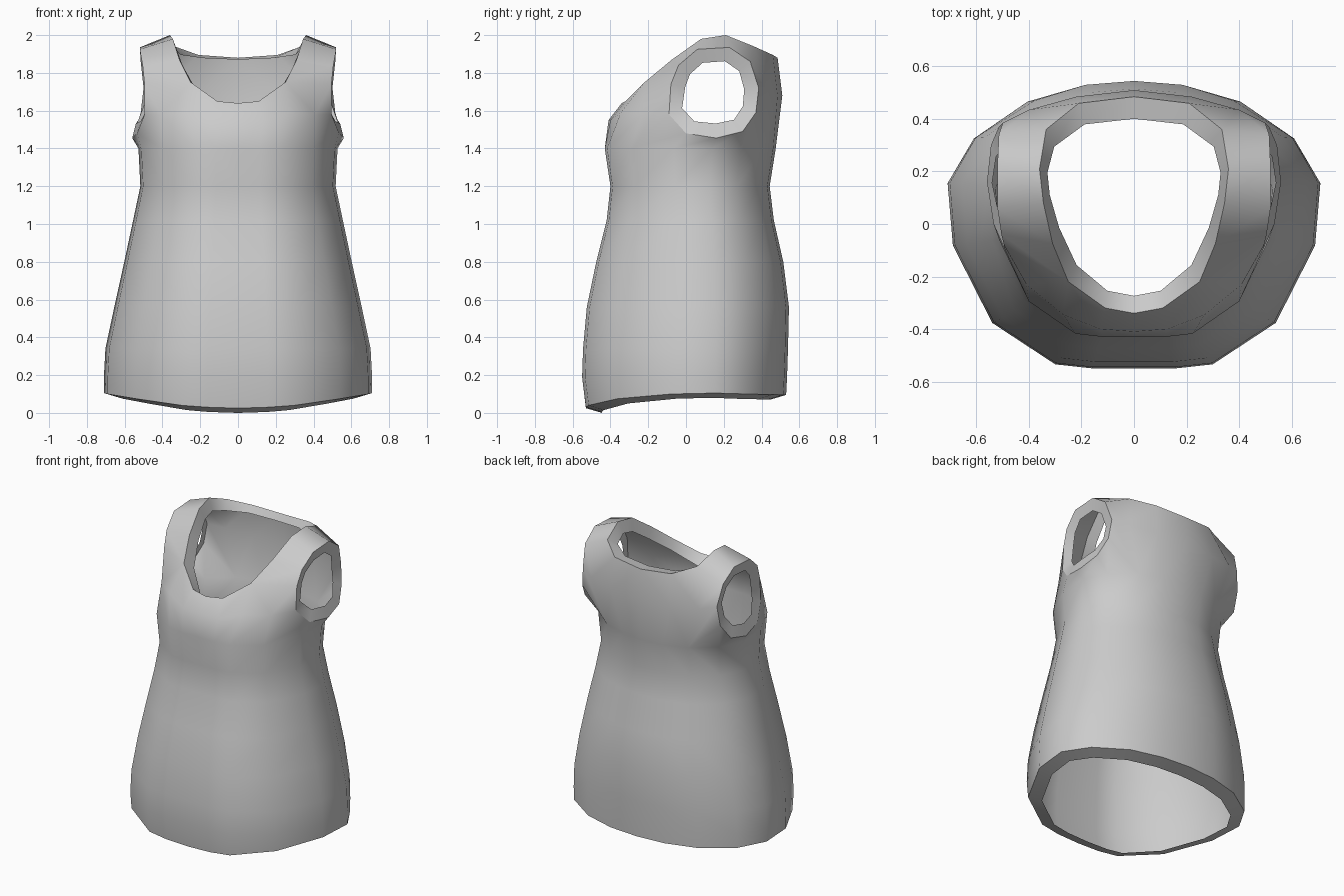
import bpy, bmesh
from mathutils import Vector

if "Cube" in bpy.data.objects:
    bpy.data.objects.remove(bpy.data.objects["Cube"])

LIP = 0.085

# Half cross-section of the body, from centre front round the side to centre back
section = [(0, -.54), (.16, -.54), (.30, -.525), (.54, -.37), (.69, -.08),
           (.71, .16), (.61, .335), (.41, .475), (.20, .535), (0, .55)]
hem_z = [.025, .03, .04, .075, .10, .105, .10, .097, .095, .095]
# Body rings: height, half width, front depth, back depth
rings = [(None, .71, .53, .53), (.19, .71, .55, .535), (.34, .702, .545, .54),
         (.56, .655, .525, .545), (.80, .602, .475, .515), (1.02, .555, .42, .465),
         (1.20, .517, .40, .443), (1.40, .527, .43, .475)]

# Neck edge, centre front over the shoulder to centre back
neck = [(0, -.34, 1.64), (.11, -.32, 1.65), (.25, -.22, 1.75), (.31, -.075, 1.87),
        (.345, .08, 1.98), (.36, .21, 2.0), (.335, .36, 1.94), (.21, .46, 1.895),
        (0, .485, 1.88)]
# Armhole edge, from the lower front up over the shoulder and down the back
arm = [(.535, 0, 1.48), (.495, -.09, 1.58), (.495, -.08, 1.74), (.505, -.04, 1.84),
       (.52, .06, 1.925), (.52, .23, 1.935), (.515, .34, 1.86), (.50, .385, 1.72),
       (.515, .37, 1.59), (.545, .30, 1.49), (.56, .16, 1.455)]
# Bust and upper back
bust = [(0, -.41, 1.55), (.13, -.40, 1.55), (.27, -.345, 1.59), (.41, -.23, 1.58)]
upper_back = [(0, .51, 1.68), (.22, .485, 1.68), (.40, .435, 1.70)]

bm = bmesh.new()


def add(points):
    return [bm.verts.new(p) for p in points]


def face(*verts):
    return bm.faces.new(verts)


# Lofted body
loft = []
for z, w, f, b in rings:
    loft.append(add([(x * w / .71, y * (f / .54 if y < 0 else b / .55),
                      hem_z[i] if z is None else z)
                     for i, (x, y) in enumerate(section)]))
for lo, hi in zip(loft, loft[1:]):
    for i in range(len(section) - 1):
        face(lo[i], lo[i + 1], hi[i + 1], hi[i])

R, N, A, Q, P = loft[-1], add(neck), add(arm), add(bust), add(upper_back)

# Front panel
for i in range(3):
    face(R[i], R[i + 1], Q[i + 1], Q[i])
for i in range(2):
    face(Q[i], Q[i + 1], N[i + 1], N[i])
face(N[2], Q[2], Q[3], A[2])
face(Q[3], A[1], A[2])
face(R[3], A[1], Q[3])
# Underarm
face(R[3], R[4], A[0], A[1])
face(R[4], R[5], A[10], A[0])
face(R[5], R[6], A[9], A[10])
face(R[6], R[7], A[8], A[9])
# Shoulder strap
for i in range(2, 6):
    face(N[i], A[i], A[i + 1], N[i + 1])
# Back panel
face(R[7], P[2], A[7], A[8])
face(R[7], R[8], P[1], P[2])
face(R[8], R[9], P[0], P[1])
face(P[2], N[6], A[6], A[7])
face(P[2], P[1], N[7], N[6])
face(P[1], P[0], N[8], N[7])

# Mirror to the other side
bmesh.ops.mirror(bm, geom=bm.verts[:] + bm.edges[:] + bm.faces[:],
                 axis='X', merge_dist=.001)
bmesh.ops.remove_doubles(bm, verts=bm.verts[:], dist=.001)
bmesh.ops.recalc_face_normals(bm, faces=bm.faces[:])
if sum(f.normal.dot(f.calc_center_median() * Vector((1, 1, 0))) for f in bm.faces) < 0:
    bmesh.ops.reverse_faces(bm, faces=bm.faces[:])
bm.normal_update()

# Turned-in lips at the hem, neck and armholes
rim = [e for e in bm.edges if e.is_boundary]
inner = {}
for v in {v for e in rim for v in e.verts}:
    if v.co.z < .2:                                  # hem
        flat = Vector((v.normal.x, v.normal.y, 0)).normalized()
        co = v.co - flat * LIP - Vector((0, 0, .025))
    elif abs(v.co.x) > .45:                          # armhole
        toward = Vector((0, .15 - v.co.y, 1.695 - v.co.z)).normalized()
        co = v.co + toward * .077
        co.x *= .965
    else:                                            # neck
        co = v.co - v.normal * LIP
    inner[v] = co
inner = {v: bm.verts.new(co) for v, co in inner.items()}
for e in rim:
    loop = e.link_loops[0]
    a, b = loop.vert, loop.link_loop_next.vert
    face(b, a, inner[a], inner[b])

# Smooth cloth with crisp rims
for f in bm.faces:
    f.smooth = True
for e in rim:
    e.smooth = False

mesh = bpy.data.meshes.new("tank_top")
bm.to_mesh(mesh)
bm.free()
top = bpy.data.objects.new("tank_top", mesh)
bpy.context.collection.objects.link(top)

cloth = bpy.data.materials.new("grey_cloth")
cloth.diffuse_color = (.6, .6, .6, 1)
cloth.use_nodes = True
cloth.node_tree.nodes["Principled BSDF"].inputs["Base Color"].default_value = cloth.diffuse_color
mesh.materials.append(cloth)
